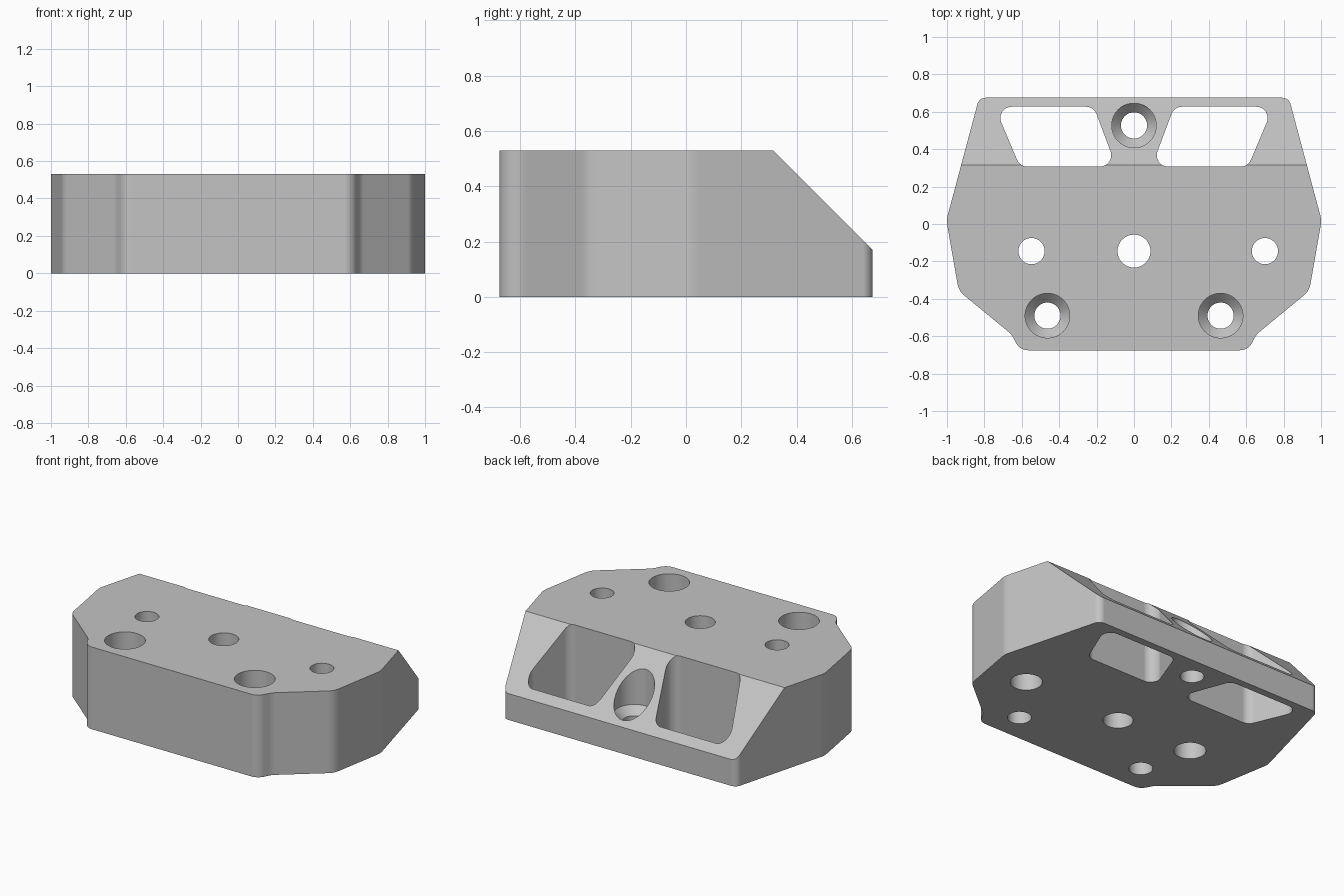
import bpy
import bmesh
import math
from mathutils import Vector

if "Cube" in bpy.data.objects:
    bpy.data.objects.remove(bpy.data.objects["Cube"], do_unlink=True)

HEIGHT = 0.53
SEGMENTS = 64

grey = bpy.data.materials.new("machined_grey")
grey.use_nodes = True
colour = (0.55, 0.55, 0.55, 1.0)
grey.diffuse_color = colour
grey.node_tree.nodes["Principled BSDF"].inputs["Base Color"].default_value = colour


def rounded(corners, steps=8):
    """Round each (x, y, radius) corner of a closed outline with an arc."""
    points = []
    for i, (x, y, radius) in enumerate(corners):
        p = Vector((x, y))
        a = (Vector(corners[i - 1][:2]) - p).normalized()
        b = (Vector(corners[(i + 1) % len(corners)][:2]) - p).normalized()
        half = a.angle(b) / 2
        centre = p + (a + b).normalized() * radius / math.sin(half)
        start = p + a * radius / math.tan(half) - centre
        end = p + b * radius / math.tan(half) - centre
        for k in range(steps + 1):
            t = k / steps
            arc = (start * (1 - t) + end * t).normalized() * radius
            points.append(centre + arc)
    return points


def make_object(name, bm):
    bmesh.ops.recalc_face_normals(bm, faces=bm.faces)
    mesh = bpy.data.meshes.new(name)
    bm.to_mesh(mesh)
    bm.free()
    mesh.materials.append(grey)
    obj = bpy.data.objects.new(name, mesh)
    bpy.context.collection.objects.link(obj)
    return obj


def prism(points, low, high):
    bm = bmesh.new()
    face = bm.faces.new([bm.verts.new((p.x, p.y, low)) for p in points])
    top = bmesh.ops.extrude_face_region(bm, geom=[face])["geom"]
    verts = [v for v in top if isinstance(v, bmesh.types.BMVert)]
    bmesh.ops.translate(bm, verts=verts, vec=(0, 0, high - low))
    return bm


def bore(name, x, y, profile):
    """Turned cutter from a list of (radius, height) rings."""
    bm = bmesh.new()
    rings = []
    for radius, z in profile:
        ring = []
        for k in range(SEGMENTS):
            a = math.tau * k / SEGMENTS
            ring.append(bm.verts.new((x + radius * math.cos(a), y + radius * math.sin(a), z)))
        rings.append(ring)
    for low, high in zip(rings, rings[1:]):
        for k in range(SEGMENTS):
            n = (k + 1) % SEGMENTS
            bm.faces.new((low[k], low[n], high[n], high[k]))
    bm.faces.new(rings[0])
    bm.faces.new(rings[-1])
    return make_object(name, bm)


# Block outline: one half, then its mirror
half = [(0.828, 0.675, 0.045), (1.003, 0.02, 0.12), (0.937, -0.358, 0.1),
        (0.655, -0.59, 0.1), (0.61, -0.675, 0.07)]
outline = half + [(-x, y, r) for x, y, r in reversed(half)]
bm = prism(rounded(outline), 0, HEIGHT)

# Sloped back face at 45 degrees
cut = bmesh.ops.bisect_plane(bm, geom=bm.verts[:] + bm.edges[:] + bm.faces[:],
                             plane_co=(0, 0.315, HEIGHT), plane_no=(0, 1, 1),
                             clear_outer=True)["geom_cut"]
bmesh.ops.contextual_create(bm, geom=[e for e in cut if isinstance(e, bmesh.types.BMEdge)])
block = make_object("mounting_block", bm)

cutters = []

# Two slanted windows through the back
window = [(0.215, 0.627), (0.745, 0.627), (0.61, 0.307), (0.095, 0.307)]
for side, label in ((1, "left"), (-1, "right")):
    shape = rounded([(side * x, y, 0.06) for x, y in window])
    cutters.append(make_object(label + "_window_cutter", prism(shape, -0.1, 0.7)))

# Three countersunk screw holes
screw = [(0.07, -0.1), (0.07, 0.15), (0.119, 0.2), (0.119, 0.7)]
for label, x, y in (("back", 0, 0.527), ("left", 0.463, -0.49), ("right", -0.463, -0.49)):
    cutters.append(bore(label + "_screw_cutter", x, y, screw))

# Centre hole and two side holes that widen towards the underside
cutters.append(bore("centre_hole_cutter", 0, -0.145, [(0.088, -0.1), (0.088, 0.7)]))
stepped = [(0.094, -0.1), (0.094, 0.27), (0.07, 0.27), (0.07, 0.7)]
for label, x in (("left", 0.70), ("right", -0.548)):
    cutters.append(bore(label + "_side_hole_cutter", x, -0.145, stepped))

# Cut every opening, then drop the cutters
bpy.context.view_layer.objects.active = block
for cutter in cutters:
    cutter.hide_render = True
    mod = block.modifiers.new(cutter.name, "BOOLEAN")
    mod.operation = "DIFFERENCE"
    mod.solver = "EXACT"
    mod.object = cutter
    bpy.ops.object.modifier_apply(modifier=mod.name)
    bpy.data.objects.remove(cutter, do_unlink=True)

# Smooth the rounded walls and keep the flat faces crisp
bpy.ops.object.select_all(action="DESELECT")
block.select_set(True)
bpy.ops.object.shade_smooth_by_angle(angle=math.radians(25))
weighted = block.modifiers.new("even_shading", "WEIGHTED_NORMAL")
weighted.keep_sharp = True
